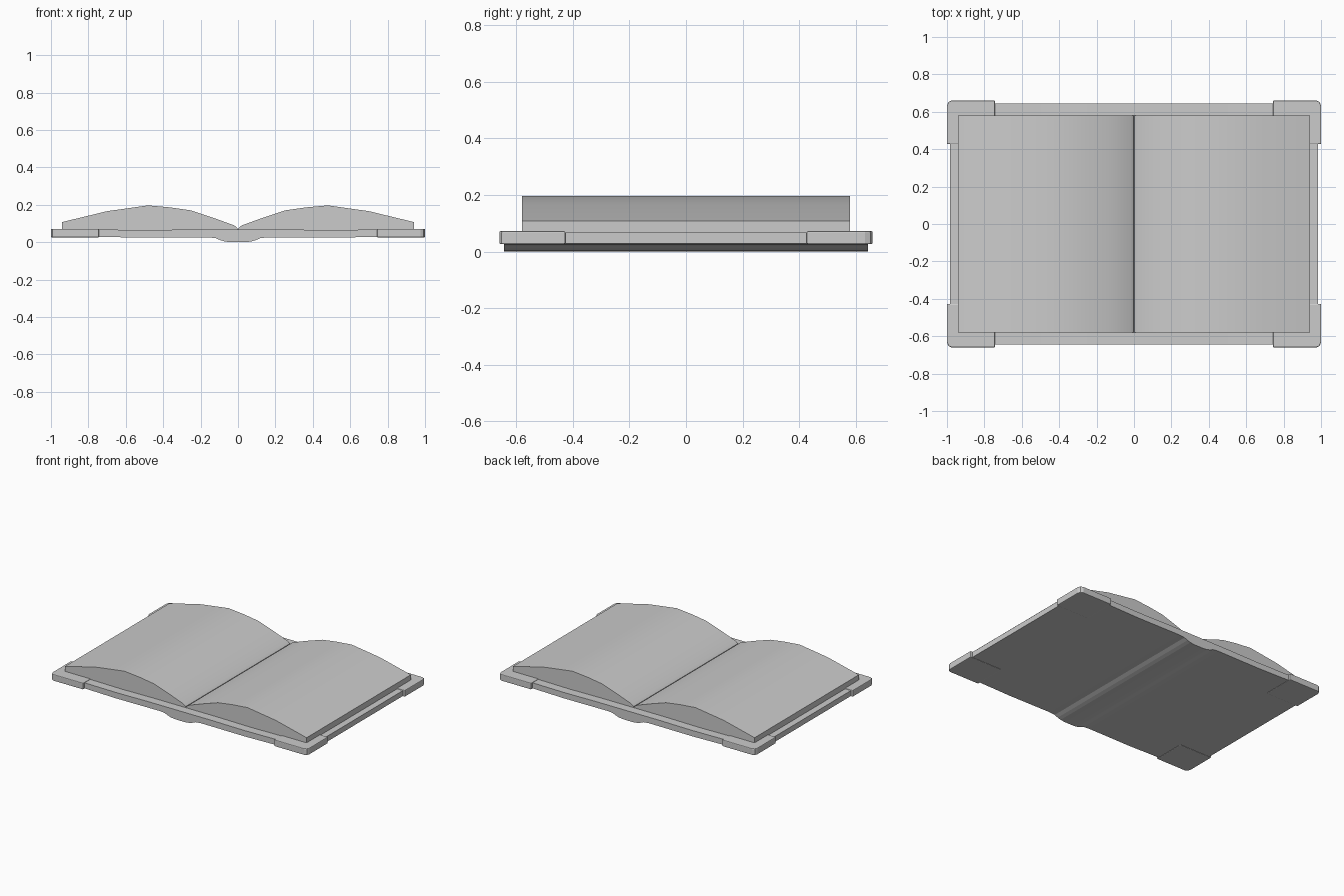
import bpy, bmesh

if "Cube" in bpy.data.objects:
    bpy.data.objects.remove(bpy.data.objects["Cube"])


def prism(name, points, axis, start, end):
    """Extrude a closed 2D outline along y (outline in xz) or z (outline in xy)."""
    bm = bmesh.new()
    place = (lambda a, b: (a, start, b)) if axis == 'y' else (lambda a, b: (a, b, start))
    face = bm.faces.new([bm.verts.new(place(a, b)) for a, b in points])
    extruded = bmesh.ops.extrude_face_region(bm, geom=[face])['geom']
    shift = (0, end - start, 0) if axis == 'y' else (0, 0, end - start)
    bmesh.ops.translate(bm, vec=shift,
                        verts=[v for v in extruded if isinstance(v, bmesh.types.BMVert)])
    bmesh.ops.recalc_face_normals(bm, faces=bm.faces)
    mesh = bpy.data.meshes.new(name)
    bm.to_mesh(mesh)
    bm.free()
    obj = bpy.data.objects.new(name, mesh)
    bpy.context.collection.objects.link(obj)
    return obj


# Cover with a rounded spine hanging below the boards
bottom = [(0.035, 0.0), (0.07, 0.004), (0.095, 0.011), (0.12, 0.022), (0.16, 0.026),
          (0.5, 0.024), (0.74, 0.029), (0.985, 0.029)]
top = [(0.985, 0.067), (0.74, 0.068), (0.5, 0.065), (0.25, 0.068)]
half = bottom + top
cover = prism("cover", half + [(-x, z) for x, z in reversed(half)], 'y', -0.643, 0.643)

# Arched page blocks, one on each side of the gutter
page_edge = [(0.0, 0.06), (0.002, 0.075), (0.02, 0.09), (0.13, 0.13), (0.25, 0.17),
             (0.36, 0.186), (0.48, 0.197), (0.7, 0.166), (0.94, 0.108), (0.94, 0.06)]
for side, name in ((-1, "left_pages"), (1, "right_pages")):
    pages = prism(name, [(side * x, z) for x, z in page_edge], 'y', -0.58, 0.58)
    bpy.ops.object.select_all(action='DESELECT')
    bpy.context.view_layer.objects.active = pages
    pages.select_set(True)
    bpy.ops.object.shade_smooth_by_angle(angle=0.35)

# Protective corner caps with a rounded outer corner and softened rims
corner_outline = [(0.742, 0.427), (0.998, 0.427), (0.998, 0.633), (0.99, 0.652),
                  (0.973, 0.66), (0.742, 0.66)]
corners = prism("corner_caps", corner_outline, 'z', 0.026, 0.072)
bevel = corners.modifiers.new("rim", 'BEVEL')
bevel.width = 0.005
bevel.segments = 2
bevel.limit_method = 'ANGLE'
bevel.angle_limit = 1.0
mirror = corners.modifiers.new("four_corners", 'MIRROR')
mirror.use_axis = (True, True, False)
corners.scale = (1.0 / 0.998, 1.0, 1.0)
